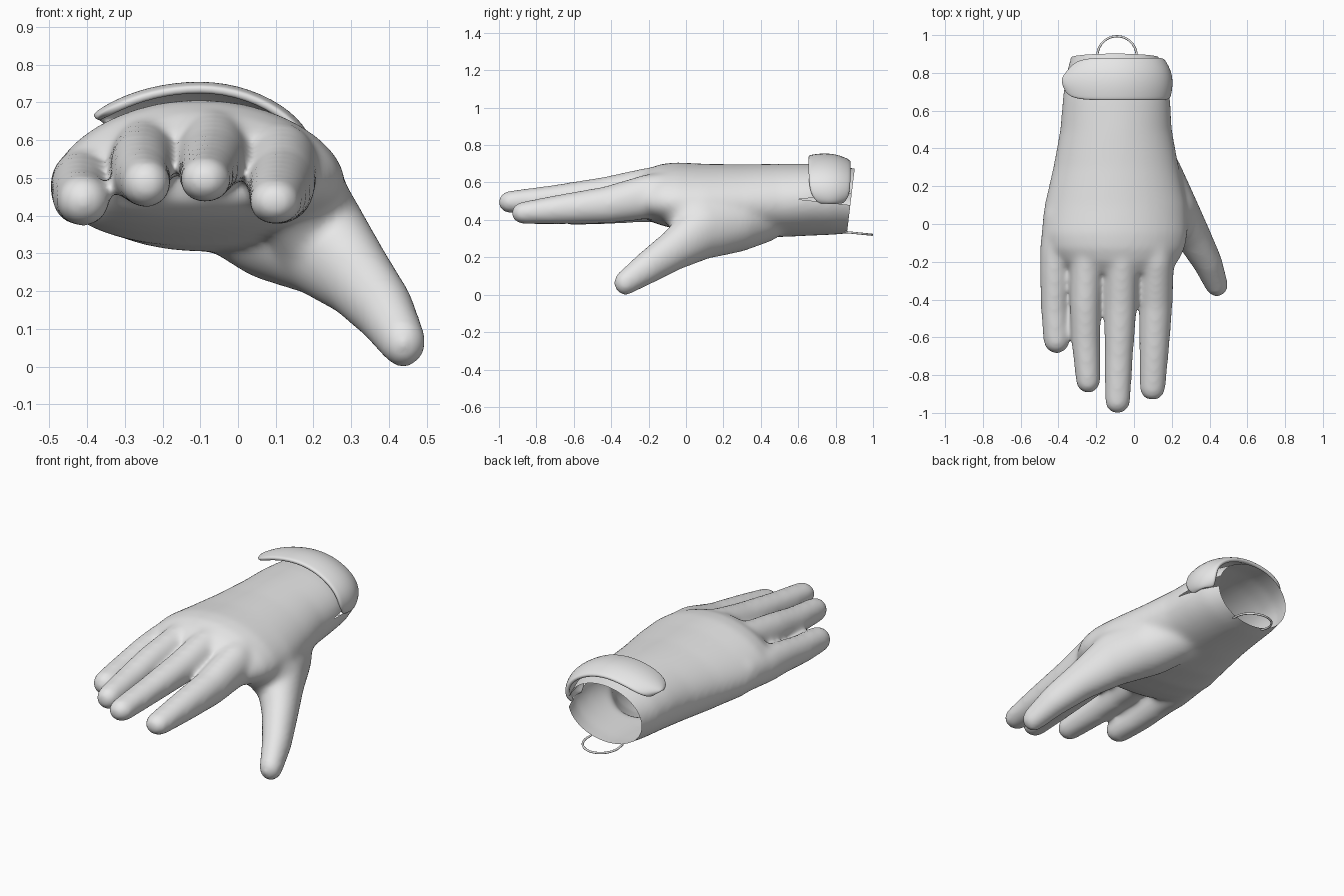
import bpy, bmesh, math
from mathutils import Vector, Matrix

cube = bpy.data.objects.get("Cube")
if cube:
    bpy.data.objects.remove(cube, do_unlink=True)

grey = bpy.data.materials.new("plain_grey")
grey.use_nodes = True
GREY = (0.8, 0.8, 0.8, 1)
grey.diffuse_color = GREY
grey.node_tree.nodes["Principled BSDF"].inputs["Base Color"].default_value = GREY
SWELL = 0.006  # makes up for the shrinking of thin limbs when the skin is relaxed


def add_object(name, bm):
    mesh = bpy.data.meshes.new(name)
    bm.to_mesh(mesh)
    bm.free()
    mesh.materials.append(grey)
    obj = bpy.data.objects.new(name, mesh)
    bpy.context.scene.collection.objects.link(obj)
    for p in mesh.polygons:
        p.use_smooth = True
    return obj


def chain(bm, nodes):
    """Hull each pair of neighbouring ellipsoids (x, y, z, width, height) into a limb segment."""
    for pair in zip(nodes, nodes[1:]):
        part = bmesh.new()
        for x, y, z, rx, rz in pair:
            size = Matrix.Diagonal((rx + SWELL, rx + SWELL, rz + SWELL, 1))
            bmesh.ops.create_icosphere(part, subdivisions=3, radius=1,
                                       matrix=Matrix.Translation((x, y, z)) @ size)
        hull = bmesh.ops.convex_hull(part, input=part.verts)
        loose = set(hull["geom_interior"]) | set(hull["geom_unused"])
        bmesh.ops.delete(part, geom=[v for v in loose if isinstance(v, bmesh.types.BMVert)],
                         context="VERTS")
        temp = bpy.data.meshes.new("segment")
        part.to_mesh(temp)
        part.free()
        bm.from_mesh(temp)
        bpy.data.meshes.remove(temp)


def loft(bm, sections, n=40):
    """Arched oval sections along y: y, centre x, half width, top, bottom, side drop."""
    rings = []
    for y, cx, w, top, bottom, drop in sections:
        ring = []
        for i in range(n):
            t = math.tau * i / n
            c, s = math.cos(t), math.sin(t)
            z = (top + bottom) / 2 + (top - bottom) / 2 * s - drop * c * c
            ring.append(bm.verts.new((cx + w * c, y, z)))
        rings.append(ring)
    faces = [bm.faces.new(rings[0]), bm.faces.new(rings[-1])]
    for a, b in zip(rings, rings[1:]):
        for i in range(n):
            j = (i + 1) % n
            faces.append(bm.faces.new((a[i], a[j], b[j], b[i])))
    bmesh.ops.recalc_face_normals(bm, faces=faces)


# Palm and wrist
body = bmesh.new()
loft(body, [
    (1.00, -0.10, 0.205, 0.66, 0.34, 0),
    (0.90, -0.10, 0.23, 0.675, 0.33, 0),
    (0.78, -0.095, 0.268, 0.695, 0.32, 0),
    (0.66, -0.093, 0.285, 0.70, 0.315, 0),
    (0.50, -0.095, 0.296, 0.70, 0.308, 0.01),
    (0.30, -0.095, 0.333, 0.697, 0.305, 0.02),
    (0.10, -0.097, 0.378, 0.70, 0.32, 0.035),
    (-0.05, -0.103, 0.388, 0.708, 0.35, 0.04),
    (-0.13, -0.10, 0.37, 0.70, 0.37, 0.04),
    (-0.20, -0.09, 0.325, 0.675, 0.395, 0.04),
    (-0.26, -0.07, 0.25, 0.63, 0.44, 0.03),
])

# Fingers, from the little finger to the index
chain(body, [(-0.39, 0.04, 0.49, 0.085, 0.1), (-0.415, -0.14, 0.48, 0.078, 0.092),
             (-0.418, -0.25, 0.475, 0.075, 0.083), (-0.42, -0.45, 0.452, 0.068, 0.072),
             (-0.41, -0.617, 0.44, 0.065, 0.063)])
chain(body, [(-0.24, -0.02, 0.56, 0.09, 0.11), (-0.25, -0.2, 0.55, 0.083, 0.098),
             (-0.257, -0.42, 0.533, 0.077, 0.083), (-0.255, -0.62, 0.505, 0.071, 0.071),
             (-0.243, -0.832, 0.485, 0.06, 0.06)])
chain(body, [(-0.07, -0.02, 0.58, 0.09, 0.115), (-0.065, -0.2, 0.57, 0.088, 0.105),
             (-0.07, -0.42, 0.545, 0.081, 0.082), (-0.08, -0.7, 0.515, 0.07, 0.067),
             (-0.087, -0.937, 0.495, 0.063, 0.056)])
chain(body, [(0.1, -0.02, 0.53, 0.1, 0.125), (0.115, -0.2, 0.525, 0.092, 0.115),
             (0.115, -0.42, 0.48, 0.084, 0.095), (0.107, -0.65, 0.458, 0.075, 0.077),
             (0.098, -0.867, 0.437, 0.064, 0.055)])

# Thumb with its mound, and the web towards the index finger
MOUND = (0.21, 0.09, 0.348, 0.12, 0.155)
chain(body, [(0.02, 0.4, 0.42, 0.14, 0.14), (0.1, 0.26, 0.385, 0.15, 0.155), MOUND,
             (0.31, -0.06, 0.243, 0.09, 0.108), (0.388, -0.2, 0.15, 0.073, 0.087),
             (0.438, -0.325, 0.064, 0.056, 0.063)])
chain(body, [(0.16, -0.03, 0.475, 0.105, 0.12), MOUND])

# Fuse the solids into one smooth skin
solid = add_object("glove_source", body)
remesh = solid.modifiers.new("fuse", "REMESH")
remesh.mode = "VOXEL"
remesh.voxel_size = 0.012
relax = solid.modifiers.new("relax", "SMOOTH")
relax.factor = 0.5
relax.iterations = 30
bpy.context.view_layer.update()
skin = bmesh.new()
skin.from_object(solid, bpy.context.evaluated_depsgraph_get())
bpy.data.objects.remove(solid, do_unlink=True)

# Open the wrist with a slanted rim
bmesh.ops.bisect_plane(skin, geom=skin.verts[:] + skin.edges[:] + skin.faces[:],
                       plane_co=(0, 0.905, 0.70), plane_no=(0, 1, -0.12), clear_outer=True)

# Wrist slit on the thumb side, tapering to a point
TIP = Vector((0, 0.6, 0.51))
SLOPES = [Vector((0, -0.11, 1)), Vector((0, -0.11, -1))]
for normal in SLOPES:
    near = [f for f in skin.faces if f.calc_center_median().x > 0.05
            and f.calc_center_median().y > 0.58]
    geom = set(near)
    for f in near:
        geom.update(f.edges)
        geom.update(f.verts)
    bmesh.ops.bisect_plane(skin, geom=list(geom), plane_co=TIP, plane_no=normal)
slit = []
for f in skin.faces:
    c = f.calc_center_median()
    if c.x > 0.05 and all((c - TIP).dot(n) < 0 for n in SLOPES):
        slit.append(f)
bmesh.ops.delete(skin, geom=slit, context="FACES")
add_object("glove_body", skin)

# Strap over the back of the wrist: x, z, centre y, half width
STRAP = [(0.178, 0.485, 0.775, 0.06), (0.198, 0.53, 0.77, 0.1), (0.192, 0.60, 0.767, 0.11),
         (0.14, 0.67, 0.767, 0.112), (0.03, 0.73, 0.767, 0.112), (-0.1, 0.752, 0.767, 0.112),
         (-0.24, 0.732, 0.767, 0.112), (-0.33, 0.695, 0.765, 0.1), (-0.37, 0.672, 0.765, 0.07),
         (-0.378, 0.66, 0.77, 0.025)]
DOME = [(-1, 0.95), (-0.8, 0.97), (-0.3, 1), (0.3, 0.98), (0.8, 0.89), (1, 0.83)]
strap = bmesh.new()
rows = []
for x, z, cy, half in STRAP:
    rows.append([strap.verts.new((-0.09 + (x + 0.09) * s, cy + half * v, 0.5 + (z - 0.5) * s))
                 for v, s in DOME])
for a, b in zip(rows, rows[1:]):
    for i in range(len(DOME) - 1):
        strap.faces.new((a[i], a[i + 1], b[i + 1], b[i]))
bmesh.ops.recalc_face_normals(strap, faces=strap.faces[:])
strap_obj = add_object("wrist_strap", strap)
thick = strap_obj.modifiers.new("thickness", "SOLIDIFY")
thick.thickness = 0.024
thick.offset = 0
sub = strap_obj.modifiers.new("round", "SUBSURF")
sub.levels = sub.render_levels = 2

# Wire hanging loop under the wrist
wire = bpy.data.curves.new("hanging_loop", "CURVE")
wire.dimensions = "3D"
wire.bevel_depth = 0.006
wire.bevel_resolution = 3
wire.use_fill_caps = True
path = [(-0.19, 0.85)]
path += [(-0.09 - 0.104 * math.cos(a), 0.89 + 0.104 * math.sin(a))
         for a in (math.pi * i / 20 for i in range(21))]
path.append((0.01, 0.85))
spline = wire.splines.new("POLY")
spline.points.add(len(path) - 1)
for point, (x, y) in zip(spline.points, path):
    point.co = (x, y, 0.335 - 0.1 * (y - 0.85), 1)
wire.materials.append(grey)
loop = bpy.data.objects.new("hanging_loop", wire)
bpy.context.scene.collection.objects.link(loop)
